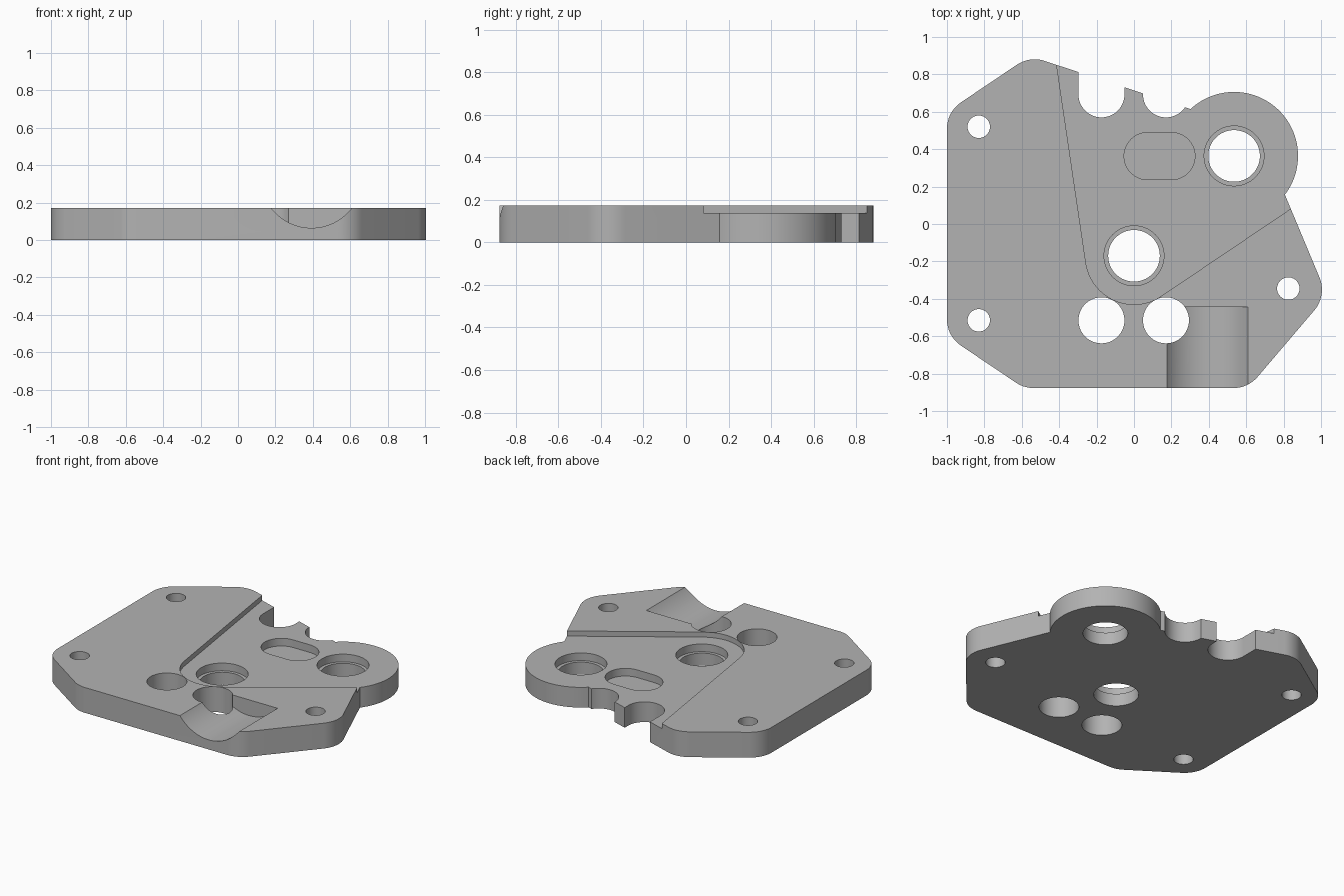
import bpy
import bmesh
import math
from mathutils import Vector

cube = bpy.data.objects.get("Cube")
if cube:
    bpy.data.objects.remove(cube, do_unlink=True)

TOP, FLOOR, LEDGE = 0.172, 0.137, 0.085   # plate top, pocket floor, counterbore ledge
CUT = 0.3                                 # height that clears the plate

metal = bpy.data.materials.new("machined_grey")
metal.use_nodes = True
GREY = (0.45, 0.45, 0.45, 1)
metal.diffuse_color = GREY
metal.node_tree.nodes["Principled BSDF"].inputs["Base Color"].default_value = GREY


def arc(cx, cy, r, a0=0, a1=360, n=64):
    """Points on an arc, angles in degrees; a full circle omits its repeat point."""
    last = n if a1 - a0 == 360 else n + 1
    angles = [math.radians(a0 + (a1 - a0) * i / n) for i in range(last)]
    return [(cx + r * math.cos(a), cy + r * math.sin(a)) for a in angles]


def slot(a, b, r):
    """Stadium outline around the segment from a to b."""
    t = math.degrees(math.atan2(b[1] - a[1], b[0] - a[0]))
    return arc(*b, r, t - 90, t + 90, 32) + arc(*a, r, t + 90, t + 270, 32)


def rounded(corners, n=12):
    """Counter-clockwise polygon whose (x, y, radius) corners are filleted."""
    pts = []
    for i, (x, y, r) in enumerate(corners):
        c = Vector((x, y))
        if r == 0:
            pts.append((x, y))
            continue
        u = (Vector(corners[i - 1][:2]) - c).normalized()
        v = (Vector(corners[(i + 1) % len(corners)][:2]) - c).normalized()
        half = u.angle(v) / 2
        mid = c + (u + v).normalized() * r / math.sin(half)
        start = math.degrees(math.atan2(*reversed(c + u * r / math.tan(half) - mid)))
        pts += arc(*mid, r, start, start + 180 - math.degrees(2 * half), n)
    return pts


def prism(name, pts, z0, z1):
    bm = bmesh.new()
    face = bm.faces.new([bm.verts.new((x, y, z0)) for x, y in pts])
    ext = bmesh.ops.extrude_face_region(bm, geom=[face])
    verts = [g for g in ext["geom"] if isinstance(g, bmesh.types.BMVert)]
    bmesh.ops.translate(bm, verts=verts, vec=(0, 0, z1 - z0))
    bmesh.ops.recalc_face_normals(bm, faces=bm.faces)
    mesh = bpy.data.meshes.new(name)
    bm.to_mesh(mesh)
    bm.free()
    mesh.materials.append(metal)
    obj = bpy.data.objects.new(name, mesh)
    bpy.context.collection.objects.link(obj)
    return obj


# Plate outline with filleted corners
R = 0.17
plate = prism("mounting_plate", rounded([
    (-1, -0.60, R), (-0.588, -0.877, R), (0.61, -0.877, R), (1.032, -0.382, R),
    (0.655, 0.52, 0), (0.6, 0.516, 0), (-0.557, 0.898, R), (-1, 0.60, R)]), 0, TOP)


def combine(tool, operation="DIFFERENCE"):
    """Apply one boolean to the plate, then discard the tool."""
    mod = plate.modifiers.new(tool.name, "BOOLEAN")
    mod.operation, mod.object, mod.solver = operation, tool, "EXACT"
    bpy.context.view_layer.objects.active = plate
    bpy.ops.object.modifier_apply(modifier=mod.name)
    bpy.data.objects.remove(tool, do_unlink=True)


# Round boss at the back
BOSS, PIVOT = (0.535, 0.364), (0, -0.17)
combine(prism("round_boss", arc(*BOSS, 0.342, n=96), 0, TOP), "UNION")

# Wedge pocket with a rounded tip around the pivot bore
left_angle, right_angle = 188.4, 304.0
tip = arc(*PIVOT, 0.26, left_angle, right_angle, 32)


def ray(p, angle, length):
    a = math.radians(angle)
    return (p[0] + length * math.cos(a), p[1] + length * math.sin(a))


wedge = tip + [ray(tip[-1], right_angle + 90, 1.6), (1.5, 1.5),
               ray(tip[0], left_angle - 90, 1.6)]
combine(prism("wedge_pocket", wedge, FLOOR, CUT))

# Stepped bores
for centre in (BOSS, PIVOT):
    combine(prism("bore", arc(*centre, 0.138), -0.1, CUT))
    combine(prism("counterbore", arc(*centre, 0.16), LEDGE, CUT))

# Blind slot
combine(prism("blind_slot", slot((0.073, 0.363), (0.2, 0.363), 0.126), LEDGE, CUT))

# Paired clearance holes at the front and open notches at the back
for x in (-0.174, 0.171):
    combine(prism("clearance_hole", arc(x, -0.515, 0.123), -0.1, CUT))
    combine(prism("notch", slot((x, 0.693), (x, 1.2), 0.123), -0.1, CUT))

# Screw holes
for x, y in ((-0.83, 0.52), (-0.83, -0.515), (0.825, -0.345)):
    combine(prism("screw_hole", arc(x, y, 0.06, n=40), -0.1, CUT))

# Cylindrical trough opening to the front
trough = prism("trough", arc(0.393, -0.336, 0.271, n=128), 0.444, 1.1)
trough.rotation_euler.x = math.radians(90)
trough.data.transform(trough.rotation_euler.to_matrix().to_4x4())
trough.rotation_euler.x = 0
for v in trough.data.vertices:
    v.co.z += 2 * 0.336   # lift the axis above the plate
combine(trough)

bpy.ops.object.select_all(action="DESELECT")
plate.select_set(True)
bpy.context.view_layer.objects.active = plate
bpy.ops.object.shade_smooth_by_angle(angle=math.radians(25))
